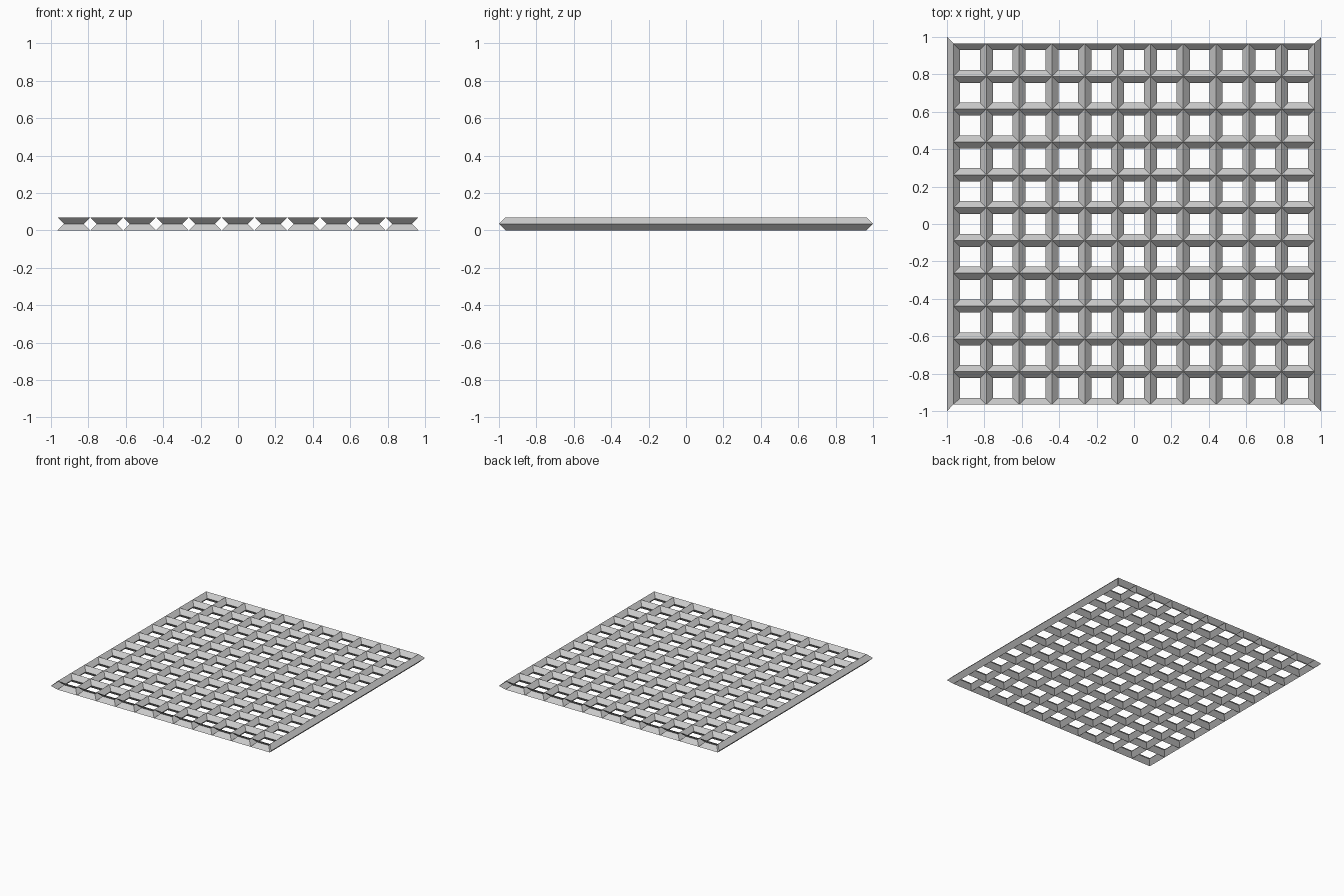
import bpy, bmesh

if "Cube" in bpy.data.objects:
    bpy.data.objects.remove(bpy.data.objects["Cube"])

N = 11            # cells per side
H = 0.035         # half thickness of a bar
R = 1.0 - H       # outermost ridge line
P = 2 * R / N     # cell pitch

bm = bmesh.new()


def face(*pts):
    bm.faces.new([bm.verts.new(p) for p in pts])


# Sloped walls around every square opening, upper and lower halves
def cell(x0, y0):
    x1, y1 = x0 + P, y0 + P
    ridge = [(x0, y0), (x1, y0), (x1, y1), (x0, y1)]
    hole = [(x0 + H, y0 + H), (x1 - H, y0 + H), (x1 - H, y1 - H), (x0 + H, y1 - H)]
    for i in range(4):
        j = (i + 1) % 4
        face((*ridge[i], 2 * H), (*ridge[j], 2 * H), (*hole[j], H), (*hole[i], H))
        face((*ridge[j], 0), (*ridge[i], 0), (*hole[i], H), (*hole[j], H))


for i in range(N):
    for j in range(N):
        cell(-R + i * P, -R + j * P)

# Outer bevels on left and right rims; front and back rims stay open
ridge_y = [-R + j * P for j in range(N + 1)]
edge_y = [-1.0] + ridge_y[1:-1] + [1.0]
for s in (-1, 1):
    for j in range(N):
        for z in (2 * H, 0):
            quad = [(s * R, ridge_y[j], z), (s, edge_y[j], H),
                    (s, edge_y[j + 1], H), (s * R, ridge_y[j + 1], z)]
            if (s > 0) != (z > 0):
                quad.reverse()
            face(*quad)

bmesh.ops.remove_doubles(bm, verts=bm.verts[:], dist=0.0005)
mesh = bpy.data.meshes.new("lattice_panel")
bm.to_mesh(mesh)
bm.free()
panel = bpy.data.objects.new("lattice_panel", mesh)
bpy.context.collection.objects.link(panel)
